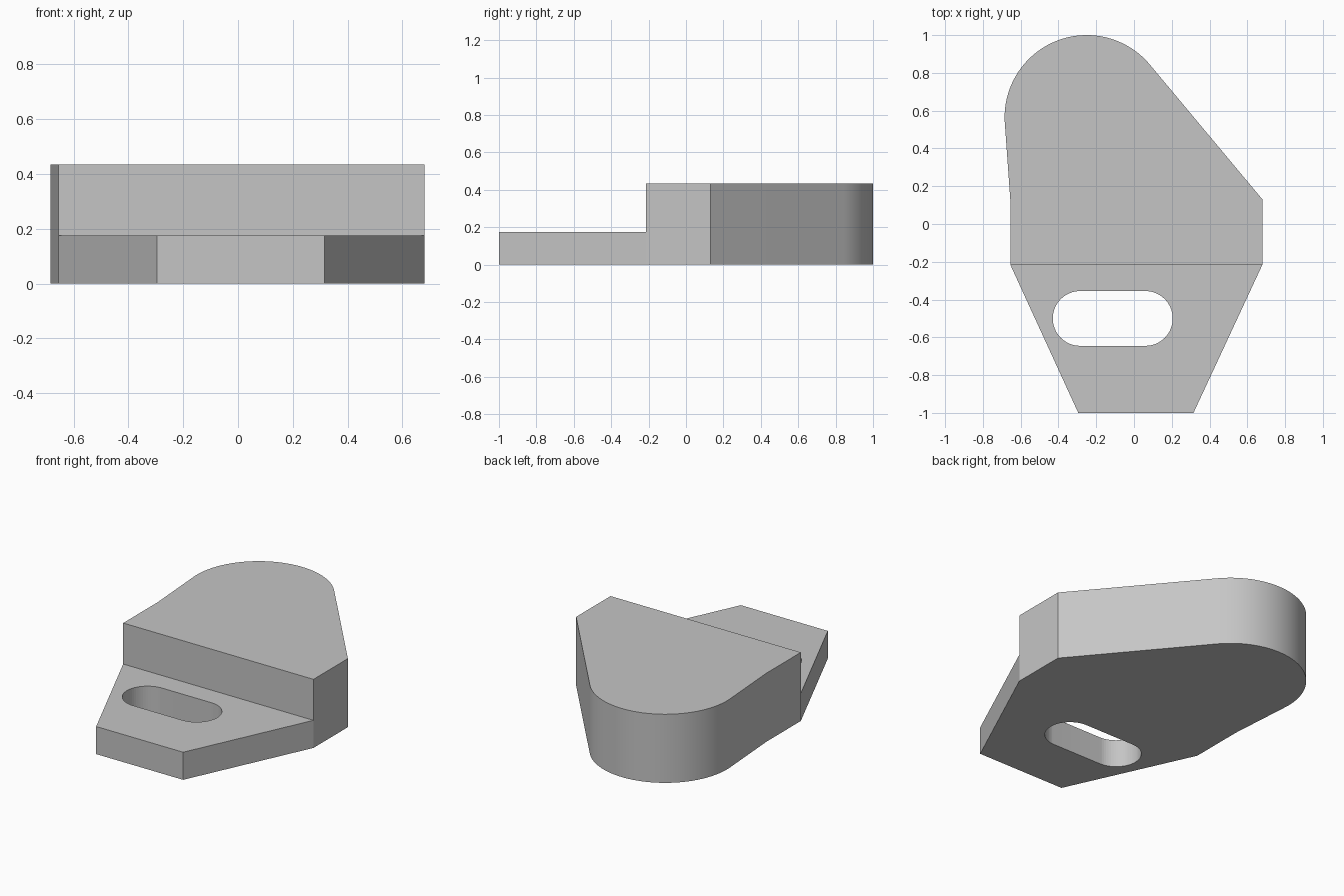
import bpy
import bmesh
from math import pi, cos, sin, acos, atan2, hypot

if "Cube" in bpy.data.objects:
    bpy.data.objects.remove(bpy.data.objects["Cube"], do_unlink=True)

HEIGHT, STEP_Z, STEP_Y = 0.435, 0.175, -0.215
LEFT, RIGHT, SHOULDER_Y = -0.655, 0.68, 0.13


def arc(cx, cy, r, start, end, steps):
    angles = [start + (end - start) * i / steps for i in range(steps + 1)]
    return [(cx + r * cos(a), cy + r * sin(a)) for a in angles]


def tangent_angle(cx, cy, r, px, py, side):
    """Angle on the circle where a line from the point touches it."""
    dx, dy = px - cx, py - cy
    return atan2(dy, dx) + side * acos(r / hypot(dx, dy))


def prism(name, outline, z0, z1):
    bm = bmesh.new()
    face = bm.faces.new([bm.verts.new((x, y, z0)) for x, y in outline])
    top = bmesh.ops.extrude_face_region(bm, geom=[face])["geom"]
    moved = [v for v in top if isinstance(v, bmesh.types.BMVert)]
    bmesh.ops.translate(bm, verts=moved, vec=(0, 0, z1 - z0))
    bmesh.ops.recalc_face_normals(bm, faces=bm.faces)
    mesh = bpy.data.meshes.new(name)
    bm.to_mesh(mesh)
    bm.free()
    obj = bpy.data.objects.new(name, mesh)
    bpy.context.collection.objects.link(obj)
    return obj


# Full footprint: tapered front tongue, straight shoulders, rounded back lobe
cx, cy, r = -0.25, 0.565, 0.435
a0 = tangent_angle(cx, cy, r, RIGHT, SHOULDER_Y, 1)
a1 = tangent_angle(cx, cy, r, LEFT, SHOULDER_Y, -1) % (2 * pi)
footprint = [(LEFT, STEP_Y), (-0.295, -1), (0.315, -1), (RIGHT, STEP_Y),
             (RIGHT, SHOULDER_Y)]
footprint += arc(cx, cy, r, a0, a1, 64) + [(LEFT, SHOULDER_Y)]
body = prism("clamp_block", footprint, 0, HEIGHT)

# Step removed above the front tongue
step = prism("step_cutter", [(-1, -2), (1, -2), (1, STEP_Y), (-1, STEP_Y)],
             STEP_Z, 1)

# Rounded slot through the tongue
slot_outline = (arc(0.06, -0.5, 0.145, -pi / 2, pi / 2, 32)
                + arc(-0.285, -0.5, 0.145, pi / 2, 3 * pi / 2, 32))
slot = prism("slot_cutter", slot_outline, -0.5, 1)

bpy.ops.object.select_all(action="DESELECT")
bpy.context.view_layer.objects.active = body
body.select_set(True)
for cutter in (step, slot):
    cutter.hide_render = True
    cut = body.modifiers.new(cutter.name, "BOOLEAN")
    cut.operation, cut.solver, cut.object = "DIFFERENCE", "EXACT", cutter
    bpy.ops.object.modifier_apply(modifier=cut.name)
    bpy.data.objects.remove(cutter, do_unlink=True)

# Plain grey finish
grey = bpy.data.materials.new("light_grey")
grey.use_nodes = True
colour = (0.56, 0.56, 0.56, 1)
grey.diffuse_color = colour
grey.node_tree.nodes["Principled BSDF"].inputs["Base Color"].default_value = colour
body.data.materials.clear()
body.data.materials.append(grey)
for poly in body.data.polygons:
    poly.material_index = 0

# Smooth the curved walls only; a low limit keeps the shoulder creases crisp
bpy.ops.object.shade_smooth_by_angle(angle=0.06)
